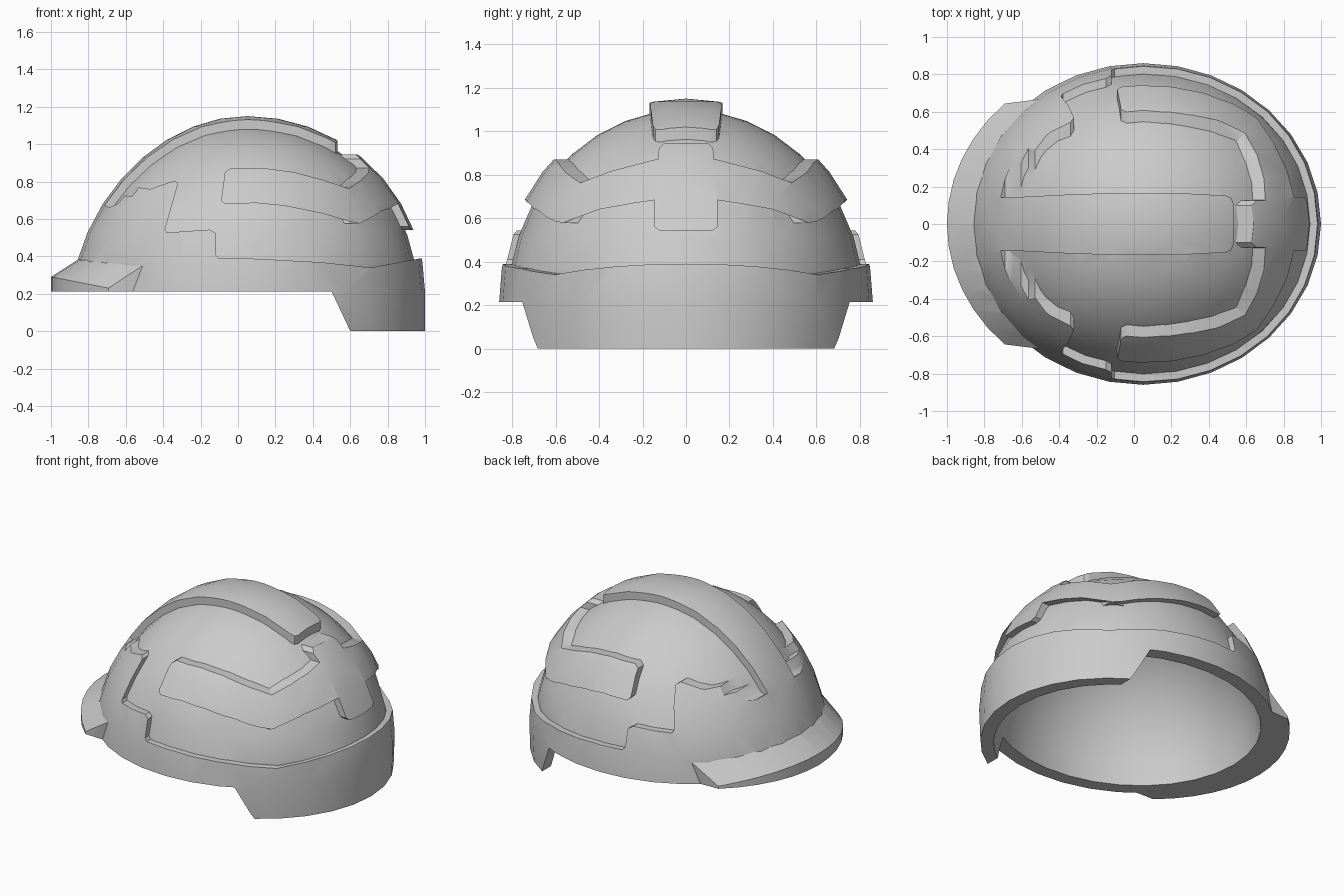
import bpy, bmesh
from math import sin, cos, pi, radians

if "Cube" in bpy.data.objects:
    bpy.data.objects.remove(bpy.data.objects["Cube"])

CX, Z0 = 0.05, 0.21      # dome axis and equator height


def to_object(name, bm):
    bmesh.ops.recalc_face_normals(bm, faces=bm.faces)
    mesh = bpy.data.meshes.new(name)
    bm.to_mesh(mesh)
    bm.free()
    ob = bpy.data.objects.new(name, mesh)
    bpy.context.collection.objects.link(ob)
    return ob


def dome_point(ax, ay, az, theta, z):
    # theta = 0 points to the back (+x); the brim side is slightly sloped in
    s = min(1, max(0, (z - Z0) / az))
    r = (1 - s * s) ** 0.5
    x = ax * r * cos(theta)
    if x < 0:
        x *= 0.99 - 0.1 * s
    return (CX + x, ay * r * sin(theta), z)


def dome(name, ax, ay, az, bottom=None, low_y=None, segs=32, rings=9):
    bm = bmesh.new()
    levels = [(Z0 + az * sin(pi / 2 * i / rings), ay) for i in range(rings)]
    if bottom is not None:
        levels.insert(0, (bottom, low_y or ay))
    loops = [[bm.verts.new(dome_point(ax, y, az, 2 * pi * k / segs, z)) for k in range(segs)]
             for z, y in levels]
    top = bm.verts.new((CX, 0, Z0 + az))
    for k in range(segs):
        n = (k + 1) % segs
        for a, b in zip(loops, loops[1:]):
            bm.faces.new((a[k], a[n], b[n], b[k]))
        bm.faces.new((loops[-1][k], loops[-1][n], top))
    bm.faces.new(loops[0][::-1])
    return to_object(name, bm)


def prism(name, pts, axis, lo, hi):
    # extrude a flat outline along one axis
    def place(p, d):
        v = list(p)
        v.insert(axis, d)
        return v
    bm = bmesh.new()
    a = [bm.verts.new(place(p, lo)) for p in pts]
    b = [bm.verts.new(place(p, hi)) for p in pts]
    bm.faces.new(a)
    bm.faces.new(b[::-1])
    for i in range(len(pts)):
        j = (i + 1) % len(pts)
        bm.faces.new((a[i], a[j], b[j], b[i]))
    return to_object(name, bm)


def boolean(target, tool, op):
    mod = target.modifiers.new("bool", 'BOOLEAN')
    mod.operation, mod.object, mod.solver = op, tool, 'EXACT'
    bpy.context.view_layer.objects.active = target
    bpy.ops.object.modifier_apply(modifier=mod.name)
    bpy.data.objects.remove(tool)


# outer shell (raised level), with the skirt still full round
helmet = dome("helmet_shell", 0.95, 0.86, 0.94, bottom=0.0, low_y=0.84)

# recessed field, side outline: wavy front edge, zigzag, top of the rear band
recess = prism("recess_cutter", [
    (-.715, 1.4), (-.715, .675), (-.69, .66), (-.645, .68), (-.605, .725), (-.565, .72),
    (-.53, .768), (-.47, .76), (-.34, .805), (-.32, .79), (-.39, .545), (-.38, .527),
    (-.15, .543), (-.12, .525), (-.12, .41), (-.105, .39), (.1, .387), (.45, .368),
    (.71, .34), (.98, .39), (1.3, .45), (1.3, 1.4)], 1, -1.3, 1.3)

# crest strip kept raised over the top
half = [(-.85, .14), (-.6, .145), (-.3, .16), (0, .167), (.3, .162), (.49, .152), (.52, .14), (.532, .11)]
strip = prism("crest_strip", half + [(x, -y) for x, y in reversed(half)], 2, 0.6, 1.5)
boolean(recess, strip, 'DIFFERENCE')

# wraparound pad kept raised: two sides and a rear cross
side_pad = prism("side_pad", [
    (-.09, .7), (-.07, .68), (.1, .685), (.25, .67), (.45, .63), (.6, .585), (.66, .578),
    (.66, .73), (.6, .76), (.45, .81), (.3, .85), (.15, .87), (-.04, .87), (-.07, .85)], 1, -1.31, 1.31)
half = [(.1, .945), (.125, .92), (.127, .873), (.16, .865), (.35, .815), (.5, .757), (.54, .75),
        (.575, .575), (.4, .64), (.25, .667), (.145, .683), (.145, .56), (.12, .54)]
rear_pad = prism("rear_pad", half + [(-y, z) for y, z in reversed(half)], 0, 0.3, 1.31)
boolean(recess, side_pad, 'DIFFERENCE')
boolean(recess, rear_pad, 'DIFFERENCE')

boolean(helmet, recess, 'DIFFERENCE')
boolean(helmet, dome("core", 0.91, 0.82, 0.89), 'UNION')

# front brim, lofted along an arc
bm = bmesh.new()
rows, N = [], 12
for i in range(N + 1):
    t = 2 * i / N - 1
    out, inn = radians(45) * t, radians(52) * t
    e = t * t
    ox, oy = CX - 1.05 * cos(out), 0.91 * sin(out)
    zi = 0.385 - 0.035 * e
    px, py, _ = dome_point(0.945, 0.855, 0.94, pi - inn, zi)
    bx, by = CX - 0.90 * cos(inn), 0.82 * sin(inn)
    rows.append([bm.verts.new(c) for c in (
        (ox, oy, 0.18), (ox, oy, 0.29 - 0.06 * e), (px, py, zi), (bx, by, 0.18))])
for a, b in zip(rows, rows[1:]):
    for k in range(4):
        bm.faces.new((a[k], a[(k + 1) % 4], b[(k + 1) % 4], b[k]))
bm.faces.new(rows[0])
bm.faces.new(rows[-1][::-1])
bmesh.ops.triangulate(bm, faces=bm.faces)
boolean(helmet, to_object("brim", bm), 'UNION')

# trim the lower edge so only the neck flap hangs down, then hollow it out
trim = prism("trim_cutter", [(-1.3, .213), (.5, .213), (.605, -.01), (.605, -.3), (-1.3, -.3)], 1, -1.3, 1.3)
boolean(helmet, trim, 'DIFFERENCE')
boolean(helmet, dome("cavity", 0.86, 0.77, 0.84, bottom=-0.1), 'DIFFERENCE')

bpy.ops.object.select_all(action='DESELECT')
helmet.select_set(True)
bpy.context.view_layer.objects.active = helmet
bpy.ops.object.shade_smooth_by_angle(angle=radians(30))
